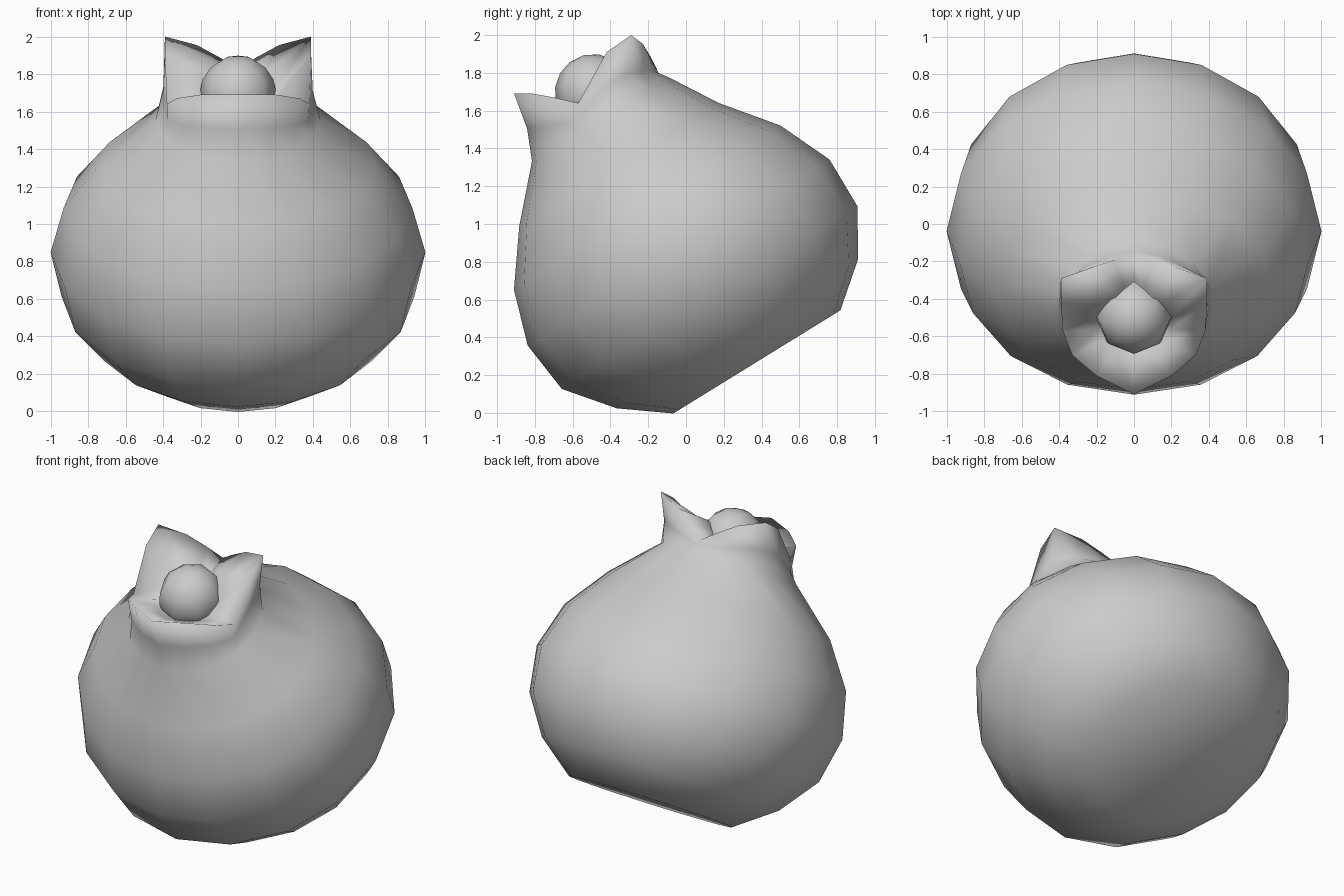
import bpy, bmesh, math
from mathutils import Vector, Matrix

if "Cube" in bpy.data.objects:
    bpy.data.objects.remove(bpy.data.objects["Cube"])

SIDES = 16
AXIS = Vector((0, -0.525, 0.851))     # tilted fruit axis
ACROSS = Vector((0, 0.851, 0.525))    # towards the back, square to the axis
BASE = Vector((0, 0.375, 0.27))


def ring_points(h, back, front, half_width):
    """Slightly off-centre ellipse around the tilted axis; index 0 faces the back."""
    mid, r = (back - front) / 2, (back + front) / 2
    pts = []
    for i in range(SIDES):
        a = 2 * math.pi * i / SIDES
        pts.append(BASE + AXIS * h + ACROSS * (mid + r * math.cos(a))
                   + Vector((half_width * math.sin(a), 0, 0)))
    return pts


def mirrored(half):
    """Complete a half outline (back to front) across x = 0."""
    pts = [Vector(p) for p in half]
    return pts + [Vector((-p.x, p.y, p.z)) for p in reversed(pts[1:-1])]


def finish(bm, name):
    bmesh.ops.recalc_face_normals(bm, faces=bm.faces)
    me = bpy.data.meshes.new(name)
    bm.to_mesh(me)
    bm.free()
    me.shade_smooth()
    ob = bpy.data.objects.new(name, me)
    bpy.context.collection.objects.link(ob)
    return ob


# Body rings: height, reach to the back, reach to the front, half width
profile = [(0.00, 0.52, 0.52, 0.53), (0.18, 0.74, 0.76, 0.77),
           (0.42, 0.886, 0.954, 0.94), (0.71, 0.89, 0.987, 1.0),
           (1.00, 0.763, 0.894, 0.93), (1.27, 0.55, 0.695, 0.74),
           (1.53, 0.392, 0.455, 0.44)]
rings = [ring_points(*p) for p in profile]

# Crown rim with three petals, from back valley to front tip
rim = mirrored([(0, -0.16, 1.83), (0.10, -0.19, 1.89), (0.22, -0.23, 1.955),
                (0.39, -0.29, 2.0), (0.39, -0.42, 1.91), (0.38, -0.57, 1.64),
                (0.33, -0.70, 1.67), (0.20, -0.81, 1.69), (0, -0.91, 1.69)])
# Thick inner wall of the petals, closing in around the bud
inner = mirrored([(0, -0.29, 1.79), (0.05, -0.33, 1.83), (0.10, -0.38, 1.85),
                  (0.14, -0.43, 1.80), (0.20, -0.50, 1.71), (0.20, -0.56, 1.65),
                  (0.17, -0.62, 1.63), (0.10, -0.68, 1.62), (0, -0.71, 1.62)])

# Pinched neck below the rim
cup = Vector((0, -0.52, 1.56))
neck = []
for a, b in zip(rings[-1], rim):
    m = a.lerp(b, 0.45)
    inward = cup - m
    inward -= AXIS * inward.dot(AXIS)
    neck.append(m + inward.normalized() * 0.02)
rings += [neck, rim, inner]

bm = bmesh.new()
loops = [[bm.verts.new(p) for p in r] for r in rings]
for lo, hi in zip(loops, loops[1:]):
    for i in range(SIDES):
        j = (i + 1) % SIDES
        bm.faces.new((lo[i], lo[j], hi[j], hi[i]))
for loop, centre in ((loops[0], BASE), (loops[-1], cup)):
    c = bm.verts.new(centre)
    for i in range(SIDES):
        bm.faces.new((loop[i], loop[(i + 1) % SIDES], c))
finish(bm, "fruit_body_with_crown")

# Bud nestled in the crown
bm = bmesh.new()
tilt = Matrix.Rotation(math.radians(15), 4, 'X')
bmesh.ops.create_uvsphere(bm, u_segments=8, v_segments=8, radius=0.205,
                          matrix=Matrix.Translation((0, -0.49, 1.695)) @ tilt)
finish(bm, "crown_bud")
